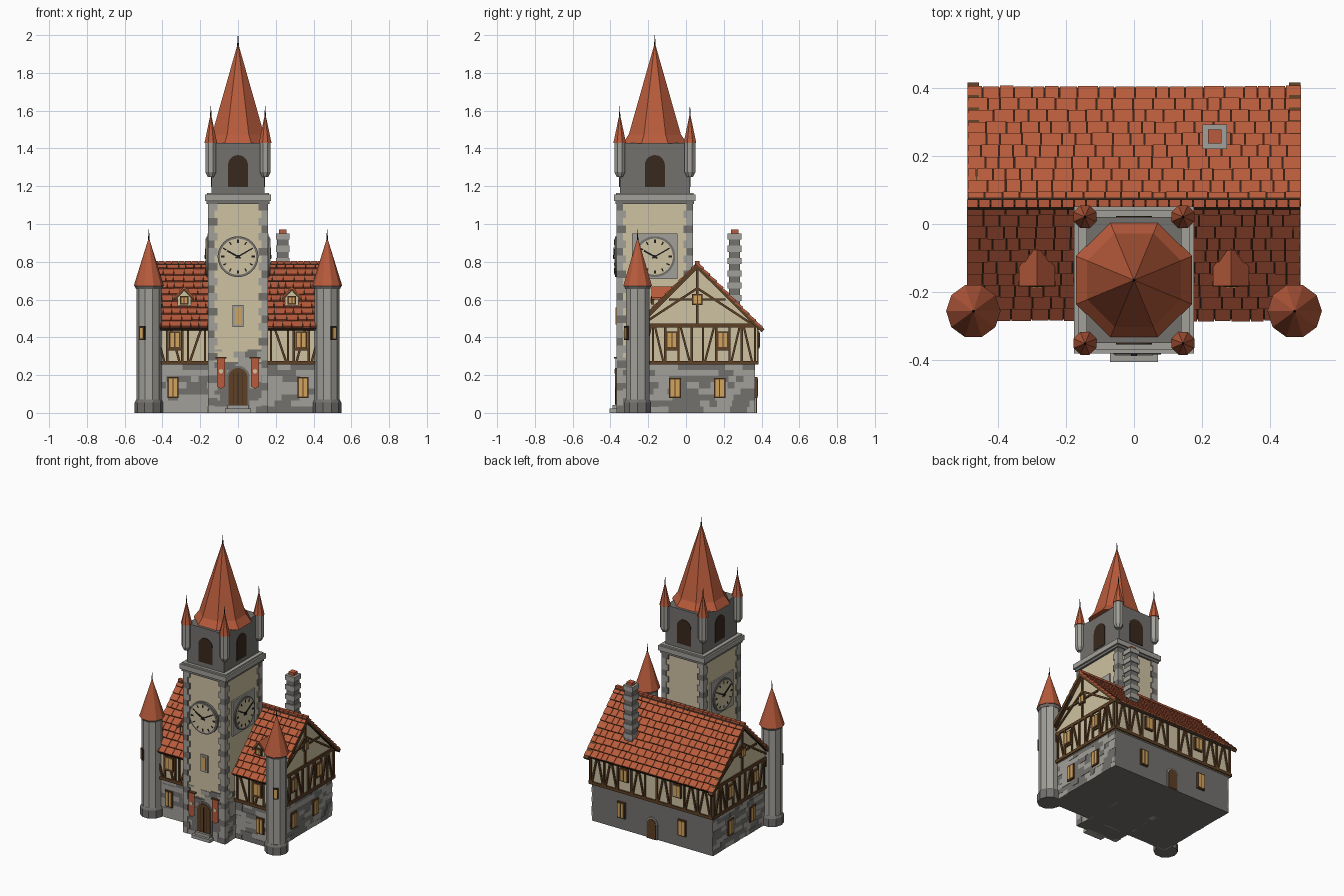
import bpy, bmesh, math, random
from mathutils import Matrix, Vector

if "Cube" in bpy.data.objects:
    bpy.data.objects.remove(bpy.data.objects["Cube"])

random.seed(4)
COLORS = {
    "roof_red": (0.48, 0.105, 0.045), "plaster_cream": (0.62, 0.54, 0.36),
    "light_stone": (0.36, 0.35, 0.32), "dark_stone": (0.17, 0.165, 0.155),
    "timber_brown": (0.11, 0.05, 0.018), "window_gold": (0.64, 0.37, 0.11),
    "dark_brown": (0.04, 0.022, 0.012), "iron_black": (0.012, 0.012, 0.012),
}
RED, CREAM, LIGHT, DARK, TIMBER, GOLD, SHADE, IRON = COLORS
MATS = {}
for n, c in COLORS.items():
    MATS[n] = bpy.data.materials.new(n)
    MATS[n].diffuse_color = (*c, 1)


def frame(origin, out, up=(0, 0, 1)):
    """Wall frame: u to the right, v up, w outward."""
    w, v = Vector(out).normalized(), Vector(up).normalized()
    m = Matrix((v.cross(w), v, w)).transposed().to_4x4()
    m.translation = origin
    return m


class Part:
    """Collects coloured pieces into one named object."""
    def __init__(self, name):
        self.name, self.bm, self.mats = name, bmesh.new(), []

    def slot(self, mat):
        if mat not in self.mats:
            self.mats.append(mat)
        return self.mats.index(mat)

    def poly(self, m, pts, w0, w1, mat):
        lo = [self.bm.verts.new(m @ Vector((u, v, w0))) for u, v in pts]
        hi = [self.bm.verts.new(m @ Vector((u, v, w1))) for u, v in pts]
        n = len(pts)
        faces = [lo[::-1], hi] + [[lo[i], lo[(i + 1) % n], hi[(i + 1) % n], hi[i]] for i in range(n)]
        for f in faces:
            self.bm.faces.new(f).material_index = self.slot(mat)

    def plate(self, m, u0, u1, v0, v1, w0, w1, mat):
        self.poly(m, [(u0, v0), (u1, v0), (u1, v1), (u0, v1)], w0, w1, mat)

    def box(self, x0, x1, y0, y1, z0, z1, mat):
        self.plate(Matrix(), min(x0, x1), max(x0, x1), min(y0, y1), max(y0, y1), z0, z1, mat)

    def beam(self, m, a, b, width, mat=TIMBER, w0=-0.004, w1=0.009):
        a, b = Vector(a), Vector(b)
        d = (b - a).normalized() * width / 2
        s = Vector((-d.y, d.x))
        self.poly(m, [a - s, b - s, b + s, a + s], w0, w1, mat)

    def cone(self, x, y, z0, z1, r0, r1, n, mat):
        m = Matrix.Translation((x, y, (z0 + z1) / 2)) @ Matrix.Rotation(math.pi / n, 4, 'Z')
        r = bmesh.ops.create_cone(self.bm, cap_ends=True, segments=n, radius1=r0,
                                  radius2=r1, depth=z1 - z0, matrix=m)
        for f in {f for v in r["verts"] for f in v.link_faces}:
            f.material_index = self.slot(mat)

    def done(self):
        bmesh.ops.recalc_face_normals(self.bm, faces=self.bm.faces)
        me = bpy.data.meshes.new(self.name)
        self.bm.to_mesh(me)
        self.bm.free()
        for k in self.mats:
            me.materials.append(MATS[k])
        bpy.context.collection.objects.link(bpy.data.objects.new(self.name, me))


def circle(r, n=32, u=0, v=0):
    return [(u + r * math.cos(2 * math.pi * i / n), v + r * math.sin(2 * math.pi * i / n)) for i in range(n)]


def arch(u, hw, v0, v1, n=10):
    s = v1 - hw
    top = [(u + hw * math.cos(math.pi * i / n), s + hw * math.sin(math.pi * i / n)) for i in range(n + 1)]
    return [(u - hw, v0), (u + hw, v0)] + top


def window(p, m, u, v0, v1, hw, trim=TIMBER):
    p.plate(m, u - hw, u + hw, v0, v1, 0, 0.013, trim)
    t = 0.008
    for s in (-1, 1):
        a, b = sorted((u + s * 0.003, u + s * (hw - t)))
        p.plate(m, a, b, v0 + t, v1 - t, 0, 0.016, GOLD)


def masonry(p, m, u0, u1, v0, v1, ragged=0.0):
    v, h = v0, 0.0325
    while v < v1 - 0.01:
        u = u0
        while u < u1 - 0.001:
            e = min(u + random.uniform(0.035, 0.1), u1)
            e = u1 if u1 - e < 0.025 else e
            if v < v1 - ragged or random.random() < 0.5:
                p.plate(m, u, e, v, min(v + h, v1), -0.004, random.choice((0.003, 0.005)),
                        random.choice((LIGHT, DARK)))
            u = e
        v += h


CY = 0.06                                     # ridge line
front, back = frame((0, -0.245, 0), (0, -1, 0)), frame((0, 0.365, 0), (0, 1, 0))
sides = [frame((s * 0.455, CY, 0), (s, 0, 0)) for s in (1, -1)]

# Stone ground floor
p = Part("ground_floor")
p.box(-0.455, 0.455, -0.245, 0.365, 0, 0.26, DARK)
for m in sides:
    masonry(p, m, -0.305, 0.305, 0, 0.26)
masonry(p, front, -0.455, 0.455, 0, 0.26)
p.done()

# Plastered upper floor with gables
p = Part("upper_floor")
p.poly(frame((0, CY, 0), (1, 0, 0)), [(-0.315, 0.255), (0.315, 0.255), (0.315, 0.46),
       (0, 0.772), (-0.315, 0.46)], -0.465, 0.465, CREAM)
p.done()

# Timber framing
p = Part("timber_frame")
ends = [frame((s * 0.465, CY, 0), (s, 0, 0)) for s in (1, -1)]
fu, bu = frame((0, -0.255, 0), (0, -1, 0)), frame((0, 0.375, 0), (0, 1, 0))
for m, half in [(fu, 0.47), (bu, 0.47)] + [(e, 0.32) for e in ends]:
    for z in (0.266, 0.462):
        p.beam(m, (-half, z), (half, z), 0.02)
for s in (1, -1):
    for u in (0.175, 0.265, 0.295, 0.375, 0.455):
        p.beam(fu, (s * u, 0.26), (s * u, 0.46), 0.012)
    for a, b in ((0.255, 0.19), (0.31, 0.36), (0.39, 0.44)):
        p.beam(fu, (s * a, 0.27), (s * b, 0.46), 0.012)
    p.beam(fu, (s * 0.3, 0.335), (s * 0.37, 0.335), 0.012)
    for i in range(5):
        u = 0.045 + i * 0.103
        p.beam(bu, (s * u, 0.26), (s * u, 0.46), 0.012)
        if i < 4 and i != 1:
            p.beam(bu, (s * (u + 0.01), 0.27), (s * (u + 0.05), 0.46), 0.011)
            p.beam(bu, (s * (u + 0.093), 0.27), (s * (u + 0.055), 0.46), 0.011)
    for e in ends:
        for u in (0.305, 0.235, 0.17, 0.1, 0.03):
            p.beam(e, (s * u, 0.26), (s * u, 0.46), 0.012)
        for a, b in ((0.29, 0.245), (0.18, 0.225), (0.04, 0.09)):
            p.beam(e, (s * a, 0.27), (s * b, 0.46), 0.011)
        p.beam(e, (s * 0.29, 0.47), (0, 0.66), 0.012)
        p.beam(e, (s * 0.1, 0.335), (s * 0.17, 0.335), 0.012)
        p.beam(e, (s * 0.348, 0.435), (0, 0.777), 0.022, w0=-0.01, w1=0.024)
for e in ends:
    p.beam(e, (0, 0.46), (0, 0.76), 0.014)
    p.beam(e, (-0.15, 0.6), (0.15, 0.6), 0.012)
p.done()

# House windows and back door
p = Part("house_windows")
for s in (1, -1):
    window(p, front, s * 0.345, 0.08, 0.19, 0.029)
    window(p, fu, s * 0.335, 0.34, 0.43, 0.031)
    window(p, back, s * 0.23, 0.08, 0.19, 0.029)
    window(p, bu, s * 0.2, 0.34, 0.43, 0.031)
    for m in sides:
        window(p, m, s * 0.118, 0.08, 0.185, 0.031)
    for e in ends:
        window(p, e, s * 0.135, 0.34, 0.43, 0.031)
for e in ends:
    window(p, e, 0, 0.57, 0.63, 0.027)
p.poly(back, arch(0, 0.042, 0, 0.145), 0, 0.008, LIGHT)
p.poly(back, arch(0, 0.032, 0, 0.135), 0, 0.012, TIMBER)
p.done()

# Tiled roof
p = Part("main_roof")
ROWS, L = 10, 0.488
for s in (1, -1):
    m = frame((0, CY + s * 0.345, 0.455), (0, s, 1), (0, -s, 1))
    p.plate(m, -0.487, 0.487, 0, L, -0.026, -0.006, SHADE)
    for r in range(ROWS):
        t = m @ Matrix.Translation((0, r * L / ROWS, 0)) @ Matrix.Rotation(-0.13, 4, 'X')
        u = -0.49
        while u < 0.489:
            e = min(u + random.uniform(0.035, 0.065), 0.49)
            e = 0.49 if 0.49 - e < 0.02 else e
            p.plate(t, u, e - 0.003, random.uniform(0, 0.004), L / ROWS - 0.001, -0.008, 0.003, RED)
            u = e
for i in range(28):
    x = -0.49 + i * 0.035
    p.box(x, x + 0.032, CY - 0.012, CY + 0.012, 0.782, 0.803, RED)
p.done()

# Dormers
for s, name in ((1, "right_dormer"), (-1, "left_dormer")):
    p = Part(name)
    m = frame((s * 0.285, -0.172, 0.57), (0, -1, 0))
    p.poly(m, [(-0.035, -0.02), (0.035, -0.02), (0.035, 0.045), (0, 0.085), (-0.035, 0.045)], -0.1, 0, CREAM)
    window(p, m, 0, 0.005, 0.05, 0.022)
    for k in (1, -1):
        p.poly(m, [(0, 0.1), (k * 0.053, 0.042), (k * 0.053, 0.03), (0, 0.086)], -0.13, 0.01, RED)
        p.beam(m, (0, 0.084), (k * 0.05, 0.03), 0.01, w1=0.011)
    p.done()

# Chimney
p = Part("chimney")
for i in range(12):
    h = 0.036 if i % 2 else 0.03
    z = 0.56 + i * 0.0325
    p.box(0.237 - h, 0.237 + h, 0.257 - h, 0.257 + h, z, z + 0.0325, LIGHT if i % 2 else DARK)
p.box(0.217, 0.257, 0.237, 0.277, 0.94, 0.97, RED)
p.done()

# Round corner turrets
for s, name in ((1, "right_turret"), (-1, "left_turret")):
    p = Part(name)
    x, y = s * 0.472, -0.256
    p.cone(x, y, 0, 0.055, 0.075, 0.075, 10, DARK)
    p.cone(x, y, 0.055, 0.07, 0.075, 0.067, 10, DARK)
    p.cone(x, y, 0.07, 0.67, 0.066, 0.066, 10, LIGHT)
    p.cone(x, y, 0.655, 0.672, 0.068, 0.076, 10, DARK)
    p.cone(x, y, 0.672, 0.92, 0.08, 0.003, 10, RED)
    p.cone(x, y, 0.91, 0.97, 0.005, 0.001, 6, IRON)
    a = Vector((s * 0.5, -0.866, 0))
    m = frame(Vector((x, y, 0)) + a * 0.062, a)
    p.plate(m, -0.016, 0.016, 0.385, 0.46, 0, 0.011, SHADE)
    p.plate(m, -0.009, 0.009, 0.393, 0.45, 0, 0.014, GOLD)
    p.done()

# Clock tower shaft and its stone base
TY = -0.165
tf = frame((0, -0.36, 0), (0, -1, 0))
ts = [frame((s * 0.152, TY, 0), (s, 0, 0)) for s in (1, -1)]
p = Part("tower_shaft")
p.box(-0.152, 0.152, -0.36, 0.03, 0.02, 1.12, CREAM)
p.done()
p = Part("tower_stone_base")
p.box(-0.153, 0.153, -0.361, 0.031, 0, 0.27, DARK)
masonry(p, tf, -0.15, 0.15, 0, 0.335, 0.08)
for m in ts:
    masonry(p, m, -0.19, 0.19, 0, 0.335, 0.08)
p.done()

# Corner quoins
p = Part("tower_quoins")
for sx in (1, -1):
    for sy in (1, -1):
        for i in range(28):
            a, b = (0.05, 0.034) if i % 2 else (0.034, 0.05)
            p.box(sx * (0.159 - a), sx * 0.159, TY + sy * (0.202 - b), TY + sy * 0.202,
                  i * 0.0397, (i + 1) * 0.0397, (LIGHT, DARK, LIGHT)[(i + (sx > 0)) % 3])
p.done()

# Clocks on front and sides
for m, name in ((tf, "front_clock"), (ts[0], "right_clock"), (ts[1], "left_clock")):
    p = Part(name)
    if m is not tf:
        p.plate(m, -0.12, 0.12, 0.71, 0.95, 0, 0.01, LIGHT)
    m = m @ Matrix.Translation((0, 0.827, 0))
    p.poly(m, circle(0.108), 0, 0.016, DARK)
    p.poly(m, circle(0.096), 0, 0.019, CREAM)
    for i in range(12):
        d = Vector((math.cos(i * math.pi / 6), math.sin(i * math.pi / 6)))
        p.beam(m, d * 0.072, d * 0.09, 0.007 if i % 3 else 0.01, IRON, 0.01, 0.021)
    p.beam(m, (0.014, -0.008), (-0.058, 0.032), 0.009, IRON, 0.01, 0.023)
    p.beam(m, (-0.014, -0.008), (0.078, 0.045), 0.007, IRON, 0.01, 0.024)
    p.poly(m, circle(0.009, 12), 0.01, 0.026, IRON)
    p.done()

# Entrance: arched door, steps, banners, window above
p = Part("entrance")
p.poly(tf, arch(0, 0.062, 0, 0.25), 0, 0.009, DARK)
p.poly(tf, arch(0, 0.05, 0.04, 0.238), 0, 0.013, TIMBER)
for u in (-0.025, 0, 0.025):
    p.plate(tf, u - 0.002, u + 0.002, 0.045, 0.215, 0, 0.015, SHADE)
p.box(-0.07, 0.07, -0.405, -0.35, 0, 0.022, LIGHT)
p.box(-0.055, 0.055, -0.388, -0.35, 0.022, 0.042, LIGHT)
p.plate(tf, -0.028, 0.028, 0.455, 0.57, 0, 0.008, LIGHT)
p.plate(tf, -0.015, 0.015, 0.468, 0.557, 0, 0.012, GOLD)
for s in (1, -1):
    u = s * 0.09
    p.poly(tf, [(u - 0.022, 0.14), (u, 0.128), (u + 0.022, 0.14), (u + 0.022, 0.29),
                (u - 0.022, 0.29)], 0.012, 0.016, RED)
    p.poly(tf, circle(0.012, 12, u, 0.22), 0.012, 0.019, CREAM)
    p.beam(tf, (u - 0.028, 0.293), (u + 0.028, 0.293), 0.008, TIMBER, 0, 0.02)
p.done()

# Cornice and belfry
p = Part("tower_cornice")
p.box(-0.166, 0.166, TY - 0.207, TY + 0.207, 1.105, 1.125, DARK)
p.box(-0.176, 0.176, TY - 0.216, TY + 0.216, 1.122, 1.155, LIGHT)
p.box(-0.165, 0.165, TY - 0.205, TY + 0.205, 1.15, 1.165, LIGHT)
p.done()
p = Part("belfry")
p.box(-0.14, 0.14, TY - 0.185, TY + 0.185, 1.16, 1.43, DARK)
for o, d in (((0, TY - 0.185, 0), (0, -1, 0)), ((0, TY + 0.185, 0), (0, 1, 0)),
             ((0.14, TY, 0), (1, 0, 0)), ((-0.14, TY, 0), (-1, 0, 0))):
    p.poly(frame(o, d), arch(0, 0.053, 1.195, 1.365), -0.002, 0.004, SHADE)
p.done()

# Small turrets on the belfry corners
p = Part("belfry_turrets")
for sx in (1, -1):
    for sy in (1, -1):
        x, y = sx * 0.144, TY + sy * 0.186
        p.cone(x, y, 1.25, 1.275, 0.018, 0.031, 8, LIGHT)
        p.cone(x, y, 1.275, 1.43, 0.031, 0.031, 8, LIGHT)
        p.cone(x, y, 1.43, 1.58, 0.036, 0.002, 8, RED)
        p.cone(x, y, 1.57, 1.625, 0.004, 0.001, 6, IRON)
p.done()

# Flared spire
p = Part("spire")
p.cone(0, TY, 1.425, 1.475, 0.185, 0.149, 8, RED)
p.cone(0, TY, 1.475, 1.95, 0.149, 0.003, 8, RED)
p.cone(0, TY, 1.93, 2.0, 0.006, 0.001, 6, IRON)
p.done()

for m in bpy.data.materials:
    if m.users and not m.is_grease_pencil:
        m.use_nodes = True
        m.node_tree.nodes["Principled BSDF"].inputs["Base Color"].default_value = m.diffuse_color
